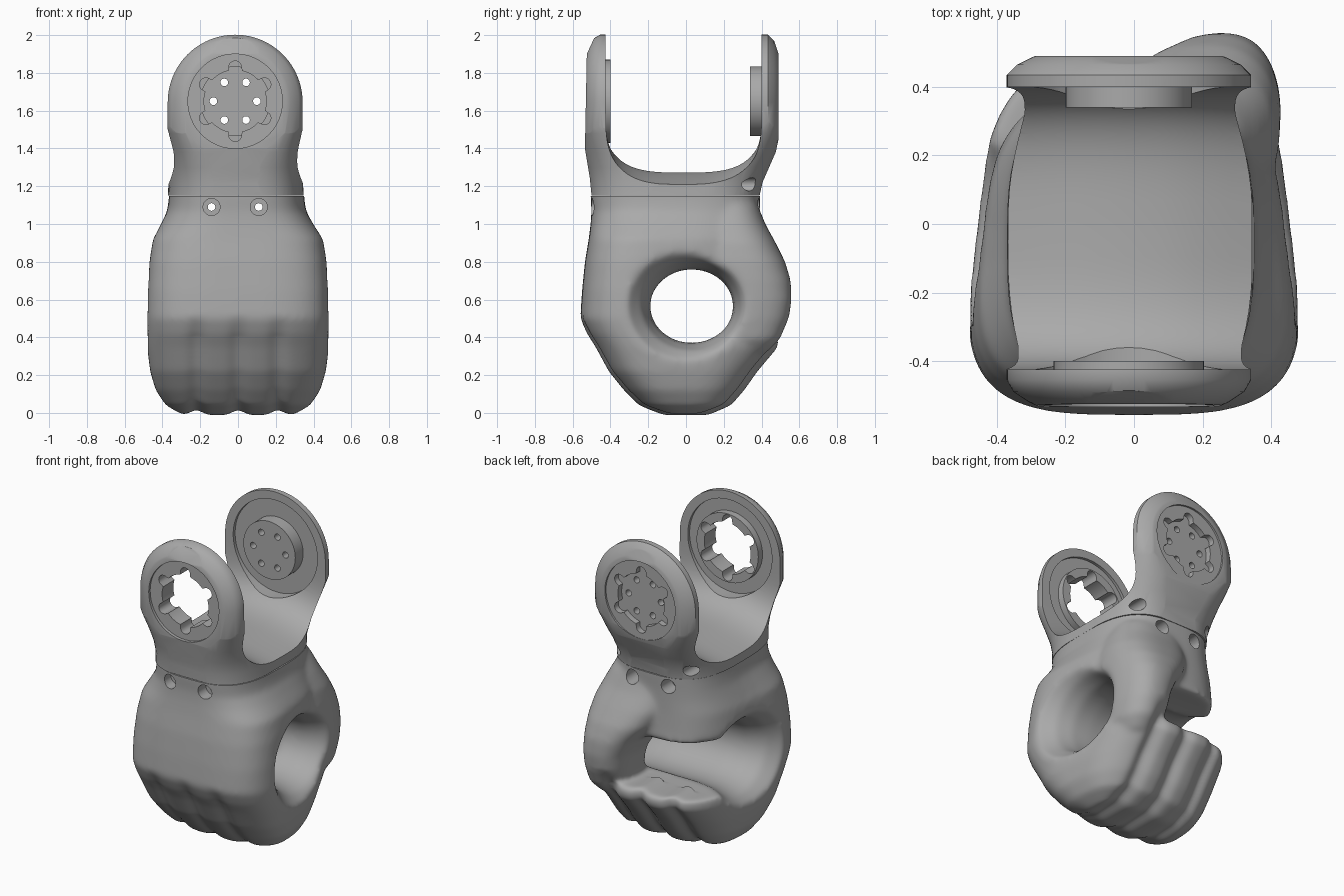
import bpy, bmesh, math

cube = bpy.data.objects.get("Cube")
if cube:
    bpy.data.objects.remove(cube, do_unlink=True)

grey = bpy.data.materials.new("plain grey")
grey.use_nodes = True
COLOUR = (0.4, 0.4, 0.4, 1)
grey.diffuse_color = COLOUR
bsdf = next(n for n in grey.node_tree.nodes if n.type == 'BSDF_PRINCIPLED')
bsdf.inputs["Base Color"].default_value = COLOUR
bsdf.inputs["Roughness"].default_value = 0.6

PLACE = {'x': lambda t, a, b: (t, a, b),
         'y': lambda t, a, b: (a, t, b),
         'z': lambda t, a, b: (a, b, t)}


def stack(name, axis, rings):
    """Closed solid through rings (t, [(a, b), ...]) placed along an axis."""
    bm = bmesh.new()
    rows = [[bm.verts.new(PLACE[axis](t, a, b)) for a, b in ring] for t, ring in rings]
    n = len(rows[0])
    for low, high in zip(rows, rows[1:]):
        for i in range(n):
            j = (i + 1) % n
            bm.faces.new((low[i], low[j], high[j], high[i]))
    bm.faces.new(rows[0])
    bm.faces.new(rows[-1])
    bmesh.ops.recalc_face_normals(bm, faces=bm.faces)
    mesh = bpy.data.meshes.new(name)
    bm.to_mesh(mesh)
    bm.free()
    mesh.materials.append(grey)
    obj = bpy.data.objects.new(name, mesh)
    bpy.context.scene.collection.objects.link(obj)
    return obj


def oval(a0, a1, b0, b1, power=2.0, taper=0.0, n=64):
    """Rounded rectangle, narrowing towards +b."""
    pts = []
    for i in range(n):
        w = math.tau * i / n
        c, s = math.cos(w), math.sin(w)
        u = math.copysign(abs(c) ** (2 / power), c)
        v = math.copysign(abs(s) ** (2 / power), s)
        pts.append(((a0 + a1) / 2 + (a1 - a0) / 2 * u * (1 - taper * v),
                    (b0 + b1) / 2 + (b1 - b0) / 2 * v))
    return pts


def loft(name, axis, stations):
    return stack(name, axis, [(s[0], oval(*s[1:])) for s in stations])


def rod(x, z, r, y0, y1):
    ring = oval(x - r, x + r, z - r, z + r, n=48)
    return stack("rod", 'y', [(y0, ring), (y1, ring)])


def bake(obj):
    graph = bpy.context.evaluated_depsgraph_get()
    mesh = bpy.data.meshes.new_from_object(obj.evaluated_get(graph))
    obj.modifiers.clear()
    obj.data = mesh


def combine(obj, other, operation):
    m = obj.modifiers.new(operation, 'BOOLEAN')
    m.operation, m.solver, m.object = operation, 'EXACT', other
    bake(obj)
    bpy.data.objects.remove(other, do_unlink=True)


# Fist: outer mass, tapering to the back and to the wrist
hand = loft("fist", 'z', [
    (-0.012, -0.29, 0.29, -0.12, 0.12, 3, 0.05),
    (0.04, -0.38, 0.38, -0.25, 0.24, 3, 0.05),
    (0.12, -0.43, 0.43, -0.33, 0.31, 3, 0.08),
    (0.22, -0.455, 0.455, -0.41, 0.38, 3.2, 0.10),
    (0.35, -0.465, 0.465, -0.48, 0.49, 3.4, 0.13),
    (0.42, -0.465, 0.465, -0.525, 0.49, 3.4, 0.14),
    (0.50, -0.465, 0.465, -0.56, 0.44, 3.4, 0.14),
    (0.65, -0.46, 0.46, -0.55, 0.41, 3.4, 0.14),
    (0.80, -0.455, 0.455, -0.535, 0.395, 3.3, 0.12),
    (0.92, -0.44, 0.44, -0.515, 0.39, 3.2, 0.10),
    (1.00, -0.405, 0.395, -0.505, 0.39, 3, 0.05),
    (1.07, -0.375, 0.36, -0.50, 0.39, 3),
    (1.14, -0.365, 0.35, -0.505, 0.393, 3),
    (1.25, -0.365, 0.35, -0.505, 0.393, 3)])

# Opening at the back, between palm and fingertips
combine(hand, loft("back_opening", 'x', [
    (-0.70, 0.05, 0.90, 0.40, 0.76, 5),
    (0.18, 0.05, 0.90, 0.42, 0.72, 5)]), 'DIFFERENCE')

# Thumb and its web, closing the grip on one side
combine(hand, loft("thumb", 'z', [
    (0.32, 0.18, 0.36, 0.20, 0.43, 2.4),
    (0.39, 0.13, 0.41, 0.10, 0.50, 2.4),
    (0.50, 0.11, 0.425, 0.05, 0.545, 2.4),
    (0.60, 0.09, 0.43, 0.03, 0.56, 2.4),
    (0.70, 0.04, 0.43, 0.03, 0.555, 2.4),
    (0.80, -0.04, 0.425, 0.03, 0.525, 2.5),
    (0.90, -0.10, 0.41, 0.03, 0.475, 2.5),
    (1.00, -0.12, 0.37, 0.03, 0.42, 2.5),
    (1.10, -0.10, 0.32, 0.05, 0.38, 2.5)]), 'UNION')

# Flared grip hole, mirrored about the middle
flare = [(0.60, -0.42, 0.47, 0.15, 1.0), (0.47, -0.30, 0.36, 0.27, 0.88),
         (0.40, -0.235, 0.295, 0.33, 0.81), (0.30, -0.20, 0.26, 0.36, 0.77),
         (0.18, -0.19, 0.25, 0.37, 0.76)]
combine(hand, loft("grip_hole", 'x', [(-s[0],) + s[1:] for s in flare] + flare[::-1]), 'DIFFERENCE')

# Melt the masses together
melt = hand.modifiers.new("melt", 'REMESH')
melt.mode, melt.voxel_size = 'VOXEL', 0.014
soft = hand.modifiers.new("soft", 'SMOOTH')
soft.factor, soft.iterations = 0.5, 20
bake(hand)

# Grooves between the four fingers, pressed towards the grip centre
for v in hand.data.vertices:
    dy, dz = v.co.y - 0.03, v.co.z - 0.56
    reach = math.hypot(dy, dz)
    if reach > 0.3:
        fade = min(1, max(0, (0.52 - v.co.z) / 0.12))
        groove = sum(math.exp(-((v.co.x - g) / 0.045) ** 2) for g in (-0.22, 0, 0.21))
        depth = 0.018 + 0.014 * min(1, max(0, (dy + 0.3) / 0.4))
        push = depth * fade * groove / reach
        v.co.y -= dy * push
        v.co.z -= dz * push

# Flat wrist joint and its screw holes
lid = oval(-1, 1, -1, 1, n=8)
combine(hand, stack("lid", 'z', [(1.148, lid), (1.5, lid)]), 'DIFFERENCE')
for x in (-0.14, 0.11):
    for r, y0, y1 in ((0.02, -0.7, 0.7), (0.045, -0.7, -0.42), (0.045, 0.28, 0.7)):
        combine(hand, rod(x, 1.09, r, y0, y1), 'DIFFERENCE')

# Fork: side profile crossed with a chamfered front outline and a round base
CX, CZ = -0.015, 1.645
profile = [(-0.50, 1.152), (-0.51, 1.25), (-0.535, 1.40), (-0.525, 1.90), (-0.47, 2.02),
           (0.45, 2.02), (0.49, 1.90), (0.49, 1.45), (0.475, 1.38),
           (0.44, 1.30), (0.405, 1.22), (0.39, 1.152)]
fork = stack("wrist_fork", 'x', [(-0.6, profile), (0.6, profile)])


def arch(inset):
    r = 0.357 - inset
    arc = [(CX + r * math.cos(math.pi * i / 48), CZ + r * math.sin(math.pi * i / 48)) for i in range(49)]
    return arc + [(CX - r, 1.4), (CX - r - 0.005, 1.1), (CX + r + 0.005, 1.1), (CX + r, 1.4)]


combine(fork, stack("outline", 'y', [
    (-0.545, arch(0.12)), (-0.52, arch(0.065)), (-0.49, arch(0.02)), (-0.455, arch(0)),
    (0.435, arch(0)), (0.465, arch(0.03)), (0.485, arch(0.07)), (0.51, arch(0.13))]), 'INTERSECT')
combine(fork, loft("round_base", 'z', [
    (1.13, -0.372, 0.352, -0.507, 0.394, 3),
    (1.22, -0.368, 0.346, -0.512, 0.41, 3),
    (1.30, -0.368, 0.344, -0.523, 0.446, 3.3),
    (1.38, -0.37, 0.345, -0.538, 0.48, 4),
    (1.48, -0.38, 0.35, -0.545, 0.50, 6),
    (1.60, -0.40, 0.37, -0.56, 0.52, 9),
    (2.10, -0.40, 0.37, -0.56, 0.52, 9)]), 'INTERSECT')


def saddle(deep):
    """U-shaped section; the floor drops as deep grows."""
    ring = [(-0.425, 2.2)]
    for i in range(41):
        w = math.pi * i / 40
        c, s = math.cos(w), math.sin(w)
        ring.append((-0.0125 - 0.4125 * math.copysign(abs(c) ** 0.625, c),
                     1.6 - 0.328 * deep * abs(s) ** 0.625))
    return ring + [(0.40, 2.2)]


combine(fork, stack("saddle_cut", 'x', [
    (x, saddle(d)) for x, d in ((-0.42, 1.24), (-0.3, 1.13), (-0.2, 1.05), (-0.1, 1),
                                (0.08, 1), (0.18, 1.05), (0.28, 1.13), (0.4, 1.24))]), 'DIFFERENCE')


def flower(y0, y1):
    ring = []
    for i in range(144):
        w = math.tau * i / 144
        off = abs(math.degrees(w) % 60 - 30)
        r = 0.165 + 0.048 * math.sqrt(max(0, 1 - (off / 12) ** 2))
        ring.append((CX + r * math.cos(w), 1.65 + r * math.sin(w)))
    return stack("flower", 'y', [(y0, ring), (y1, ring)])


# Recessed inner faces, then the bearing ring (front) and hub (back)
combine(fork, rod(CX, 1.65, 0.30, -0.443, -0.3), 'DIFFERENCE')
combine(fork, rod(CX, 1.65, 0.30, 0.3, 0.42), 'DIFFERENCE')
combine(fork, rod(CX, 1.65, 0.22, -0.47, -0.40), 'UNION')
combine(fork, rod(CX, 1.65, 0.185, 0.34, 0.45), 'UNION')

# Outer disc recesses, toothed socket through the front, pocket in the back
combine(fork, rod(CX, 1.65, 0.25, -0.7, -0.515), 'DIFFERENCE')
combine(fork, rod(CX, 1.65, 0.25, 0.478, 0.7), 'DIFFERENCE')
combine(fork, flower(-0.7, -0.38), 'DIFFERENCE')
combine(fork, flower(0.44, 0.7), 'DIFFERENCE')
for k in range(6):
    w = math.tau * k / 6
    hole = rod(CX + 0.115 * math.cos(w), 1.65 + 0.115 * math.sin(w), 0.02, 0.2, 0.7)
    combine(fork, hole, 'DIFFERENCE')

# Screw holes at the back corners of the fork
for x in (-0.27, 0.25):
    combine(fork, rod(x, 1.21, 0.035, 0.2, 0.7), 'DIFFERENCE')

# Smooth shading with crisp edges
for obj in (hand, fork):
    bpy.ops.object.select_all(action='DESELECT')
    obj.select_set(True)
    bpy.context.view_layer.objects.active = obj
    bpy.ops.object.shade_smooth_by_angle(angle=math.radians(32))
